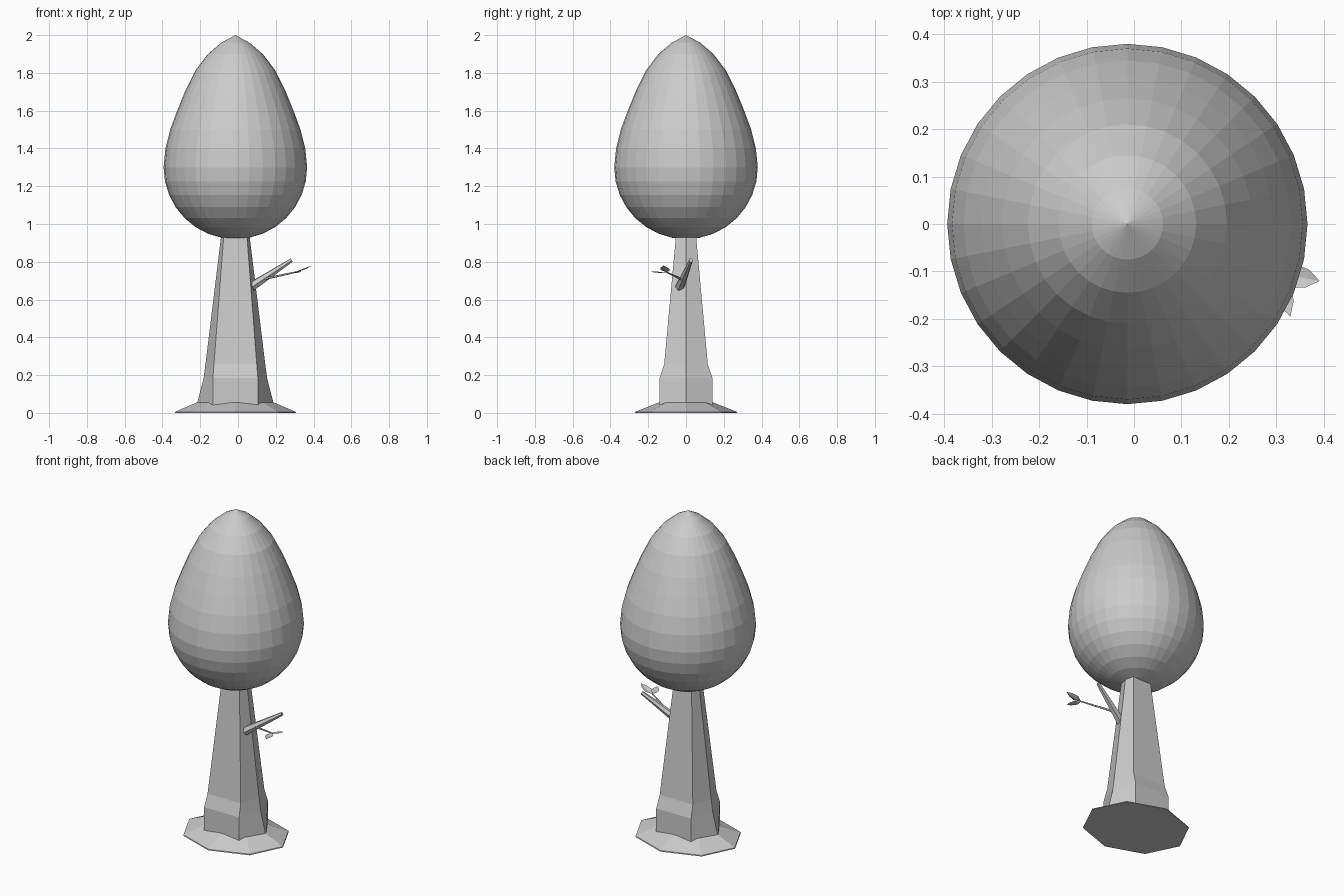
import bpy, math
from mathutils import Vector

if "Cube" in bpy.data.objects:
    bpy.data.objects.remove(bpy.data.objects["Cube"])

CX = -0.014  # trunk and crown axis


def make(name, verts, faces):
    mesh = bpy.data.meshes.new(name)
    mesh.from_pydata([tuple(v) for v in verts], [], faces)
    mesh.update()
    ob = bpy.data.objects.new(name, mesh)
    bpy.context.collection.objects.link(ob)
    return ob


def loft(name, rings):
    """Skin closed rings of equal size and cap both ends."""
    n = len(rings[0])
    verts = [p for r in rings for p in r]
    faces = [(k * n + i, k * n + (i + 1) % n, (k + 1) * n + (i + 1) % n, (k + 1) * n + i)
             for k in range(len(rings) - 1) for i in range(n)]
    faces.append(tuple(reversed(range(n))))
    faces.append(tuple(range(len(verts) - n, len(verts))))
    return make(name, verts, faces)


def ellipse(n, rx, ry, z):
    return [(CX + rx * math.cos(2 * math.pi * i / n), ry * math.sin(2 * math.pi * i / n), z)
            for i in range(n)]


def hexagon(rx, cx, ry, z):
    pts = [(rx, 0), (cx, ry), (-cx, ry), (-rx, 0), (-cx, -ry), (cx, -ry)]
    return [(CX + x, y, z) for x, y in pts]


def limb(name, a, b, ra, rb, n):
    """Tapered stick from a to b."""
    a, b = Vector(a), Vector(b)
    d = (b - a).normalized()
    u = d.cross(Vector((0, 0, 1))).normalized()
    v = u.cross(d)
    return loft(name, [[p - r * (u * math.cos(2 * math.pi * i / n) - v * math.sin(2 * math.pi * i / n))
                        for i in range(n)][::-1] for p, r in ((a, ra), (b, rb))])


def leaf(name, a, b, w):
    """Thin pointed leaf folded a little along its midrib."""
    a, b = Vector(a), Vector(b)
    s = (b - a).cross(Vector((0, 0, 1))).normalized() * w
    up = Vector((0, 0, 0.005))
    m1, m2 = a.lerp(b, 0.35) - up, a.lerp(b, 0.7) - up
    verts = [a, m1, m2, b, m1 + s + up, m2 + s * 0.75 + up, m1 - s + up, m2 - s * 0.75 + up]
    return make(name, verts, [(0, 4, 1), (1, 4, 5, 2), (2, 5, 3), (0, 1, 6), (1, 2, 7, 6), (2, 3, 7)])


# Egg-shaped crown: spherical underside, tapering top
profile = [(0.38 * math.cos(t), 1.3 - 0.38 * math.sin(t))
           for t in (math.radians(11.25 * k) for k in range(7, -1, -1))]
profile += [(0.37, 1.4), (0.345, 1.5), (0.308, 1.6), (0.265, 1.705), (0.21, 1.815),
            (0.145, 1.9), (0.075, 1.96)]
N = 32
verts = [p for r, z in profile for p in ellipse(N, r, r, z)]
last = (len(profile) - 1) * N
faces = [(k * N + i, k * N + (i + 1) % N, (k + 1) * N + (i + 1) % N, (k + 1) * N + i)
         for k in range(len(profile) - 1) for i in range(N)]
verts += [(CX, 0, 0.92), (CX, 0, 2.0)]
for i in range(N):
    j = (i + 1) % N
    faces += [(len(verts) - 2, j, i), (last + i, last + j, len(verts) - 1)]
make("crown", verts, faces)

# Hexagonal trunk
loft("trunk", [hexagon(0.205, 0.119, 0.14, 0.04), hexagon(0.168, 0.119, 0.14, 0.185),
               hexagon(0.158, 0.113, 0.115, 0.26), hexagon(0.075, 0.061, 0.053, 0.94)])

# Octagonal flared foot
loft("trunk_base", [ellipse(8, 0.32, 0.27, 0), ellipse(8, 0.318, 0.268, 0.006),
                    ellipse(8, 0.205, 0.145, 0.055)])

# Broken branch, twig and leaves
limb("branch", (0.07, -0.032, 0.668), (0.283, 0.026, 0.808), 0.026, 0.011, 6)
limb("twig", (0.12, -0.018, 0.705), (0.305, -0.105, 0.745), 0.007, 0.004, 5)
leaf("leaf_outer", (0.30, -0.103, 0.744), (0.392, -0.12, 0.78), 0.026)
leaf("leaf_side", (0.30, -0.103, 0.744), (0.33, -0.195, 0.75), 0.022)
